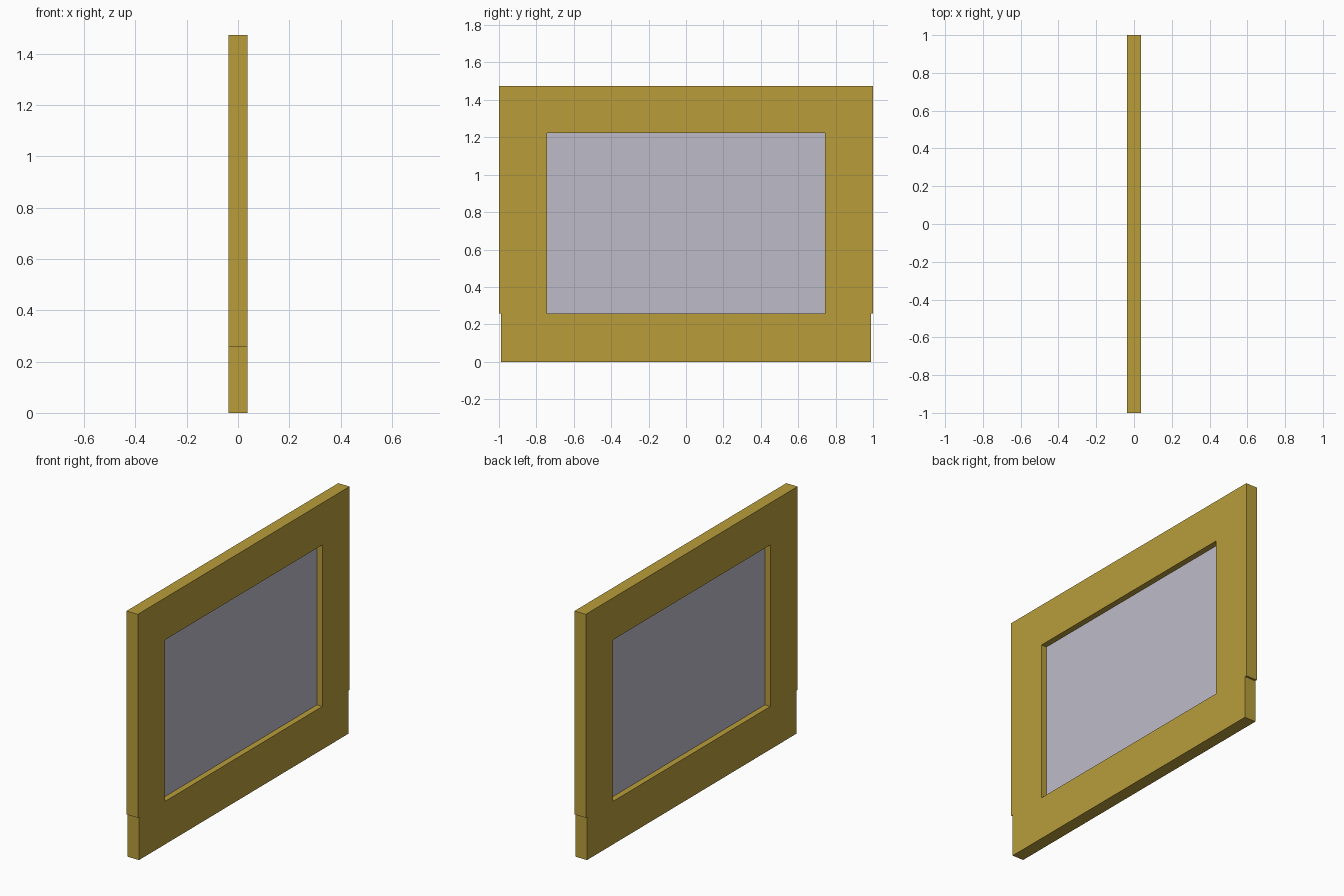
import bpy, bmesh
from mathutils import Vector

if "Cube" in bpy.data.objects:
    bpy.data.objects.remove(bpy.data.objects["Cube"])

HALF_DEPTH = 0.0375          # half thickness of the frame along x
HEIGHT = 1.473
RAIL_TOP = 0.257             # top of the bottom rail
OPEN_TOP = 1.222             # top of the opening
OPEN_Y = 0.743               # half width of the opening
RAIL_Y = 0.988               # half width of the bottom rail


def material(name, rgb):
    m = bpy.data.materials.new(name)
    m.diffuse_color = (*[(((c / 255) + 0.055) / 1.055) ** 2.4 for c in rgb], 1)
    m.use_nodes = True
    m.node_tree.nodes["Principled BSDF"].inputs["Base Color"].default_value = m.diffuse_color
    return m


def slab(name, loops, half_depth, mat):
    """Fill closed (y, z) loops, later loops being holes, and thicken along x."""
    bm = bmesh.new()
    edges = []
    for loop in loops:
        vs = [bm.verts.new((-half_depth, y, z)) for y, z in loop]
        edges += [bm.edges.new((a, b)) for a, b in zip(vs, vs[1:] + vs[:1])]
    bmesh.ops.triangle_fill(bm, edges=edges, use_beauty=True, normal=Vector((1, 0, 0)))
    ext = bmesh.ops.extrude_face_region(bm, geom=bm.faces[:], use_keep_orig=True)
    moved = [g for g in ext["geom"] if isinstance(g, bmesh.types.BMVert)]
    bmesh.ops.translate(bm, verts=moved, vec=(2 * half_depth, 0, 0))
    bmesh.ops.recalc_face_normals(bm, faces=bm.faces[:])
    # merge the flat triangles back into clean faces
    bmesh.ops.dissolve_limit(bm, angle_limit=0.01, verts=bm.verts[:], edges=bm.edges[:])
    me = bpy.data.meshes.new(name)
    bm.to_mesh(me)
    bm.free()
    me.materials.append(mat)
    ob = bpy.data.objects.new(name, me)
    bpy.context.collection.objects.link(ob)
    return ob


def mirrored(half):
    """Close a right-hand half profile by mirroring it across y = 0."""
    return half + [(-y, z) for y, z in reversed(half)]


gold = material("gold", (184, 157, 59))
glass = material("pale_glass", (190, 187, 201))

# frame: wide upper part, slightly narrower bottom rail, rectangular opening
outline = mirrored([(RAIL_Y, 0), (RAIL_Y, RAIL_TOP), (1, RAIL_TOP), (1, HEIGHT)])
opening = mirrored([(OPEN_Y, RAIL_TOP), (OPEN_Y, OPEN_TOP)])
slab("window_frame", [outline, opening], HALF_DEPTH, gold)

# thin pane set midway in the frame
slab("window_pane", [opening], 0.002, glass)
